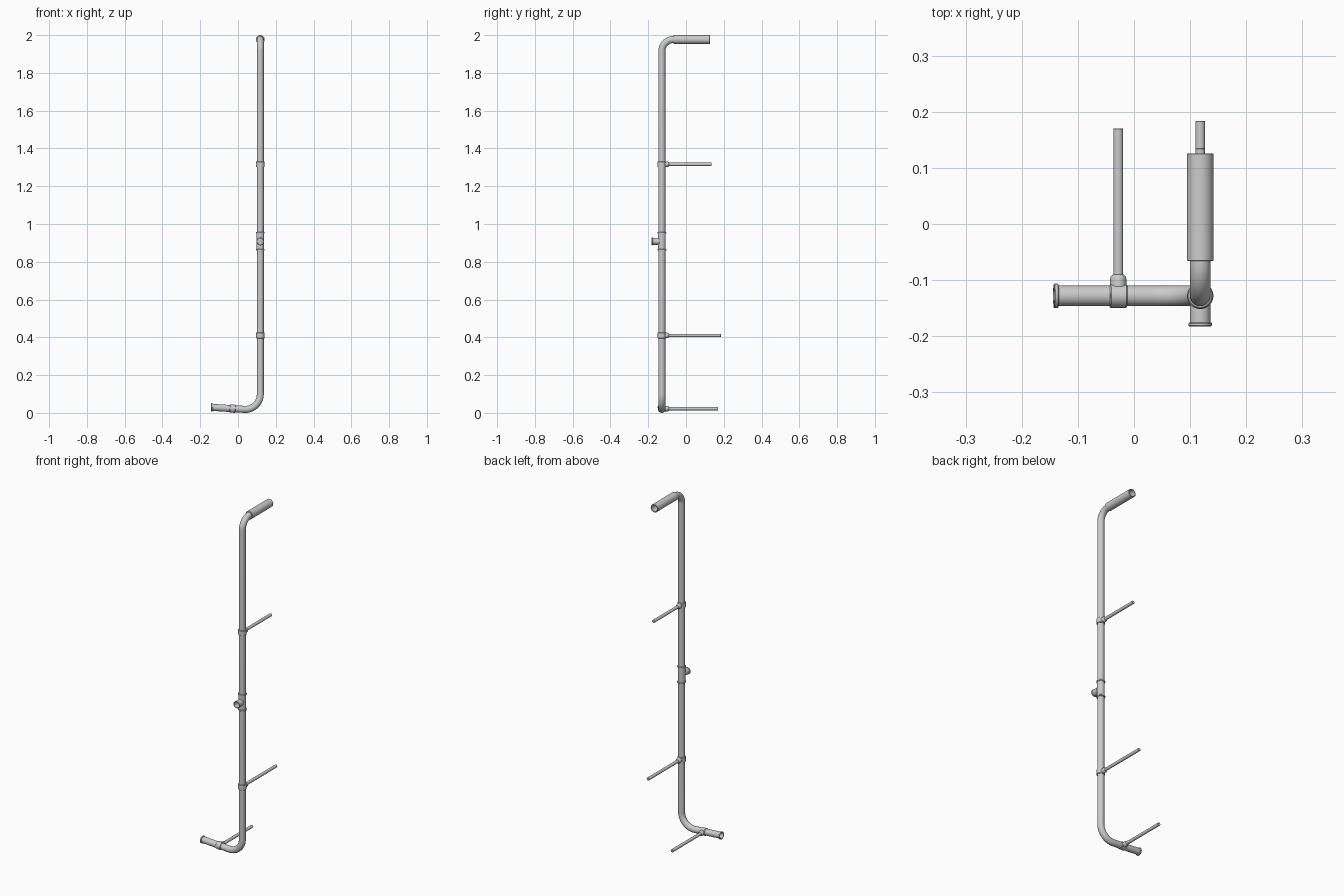
import bpy, bmesh, math
from mathutils import Vector, Quaternion

if "Cube" in bpy.data.objects:
    bpy.data.objects.remove(bpy.data.objects["Cube"])

N = 40
PX, PY, R = 0.118, -0.128, 0.0185      # riser position and pipe radius


def skin(name, rings, closed=False):
    """Join circular rings (centre, rotation, radius) into a smooth mesh."""
    bm = bmesh.new()
    loops = []
    for c, q, r in rings:
        loops.append([bm.verts.new(c + q @ Vector((r * math.cos(2 * math.pi * i / N),
                                                  r * math.sin(2 * math.pi * i / N), 0)))
                      for i in range(N)])
    for k in range(len(loops) if closed else len(loops) - 1):
        a, b = loops[k], loops[(k + 1) % len(loops)]
        for i in range(N):
            j = (i + 1) % N
            bm.faces.new((a[i], a[j], b[j], b[i]))
    bmesh.ops.remove_doubles(bm, verts=bm.verts, dist=1e-6)
    bmesh.ops.recalc_face_normals(bm, faces=bm.faces)
    me = bpy.data.meshes.new(name)
    bm.to_mesh(me)
    bm.free()
    ob = bpy.data.objects.new(name, me)
    bpy.context.collection.objects.link(ob)
    bpy.ops.object.select_all(action='DESELECT')
    bpy.context.view_layer.objects.active = ob
    ob.select_set(True)
    bpy.ops.object.shade_smooth_by_angle(angle=math.radians(35))
    return ob


def lathe(name, origin, axis, profile, closed=False):
    """Revolve (distance, radius) points around an axis."""
    axis = Vector(axis).normalized()
    q = Vector((0, 0, 1)).rotation_difference(axis)
    return skin(name, [(Vector(origin) + axis * t, q, r) for t, r in profile], closed)


def tube(name, origin, axis, t0, t1, ro, ri, ch=0.0015):
    """Open sleeve with softened outer rims."""
    return lathe(name, origin, axis, [(t0, ri), (t0, ro - ch), (t0 + ch, ro),
                                      (t1 - ch, ro), (t1, ro - ch), (t1, ri)], True)


# Bent hollow pipe: sloped foot, lower bend, riser, upper bend, short top run
slope = math.radians(3.5)
B, T = 0.08, 0.062
foot_dir = Vector((math.cos(slope), 0, -math.sin(slope)))
path = []
for i in range(17):
    a = -slope + (math.pi / 2 + slope) * i / 16
    path.append((Vector((PX - B + B * math.sin(a), PY, R + B - B * math.cos(a))),
                 Vector((math.cos(a), 0, math.sin(a)))))
start = path[0][0]
end = start - foot_dir * ((start.x + 0.143) / foot_dir.x)
path.insert(0, (end, foot_dir))
top_z = 1.9765
for i in range(17):
    a = math.pi / 2 * i / 16
    path.append((Vector((PX, PY + T - T * math.cos(a), top_z - T + T * math.sin(a))),
                 Vector((0, math.sin(a), math.cos(a)))))
path.append((Vector((PX, -0.03, top_z)), Vector((0, 1, 0))))

frames, q, prev = [], Vector((0, 0, 1)).rotation_difference(foot_dir), foot_dir
for p, d in path:
    q = prev.rotation_difference(d) @ q
    prev = d
    frames.append((p, q.copy()))
skin("main_pipe", [(p, f, R) for p, f in frames] +
     [(p, f, R - 0.002) for p, f in reversed(frames)], True)

# End rim of the foot and sleeve on the top run
tube("foot_rim", end, foot_dir, 0, 0.008, 0.022, R - 0.002)
tube("top_sleeve", (PX, 0, top_z), (0, 1, 0), -0.066, 0.126, 0.0235, 0.0185, 0.001)


# Wall brackets: clamp band, rounded boss and rod
def bracket(name, centre, axis, radius, rod_end):
    tube(name + "_clamp", centre, axis, -0.0155, 0.0155, radius, R - 0.0005, 0.002)
    y0 = centre[1]
    lathe(name + "_boss", centre, (0, 1, 0),
          [(0.017, 0), (0.017, 0.0145), (0.030, 0.0145), (0.034, 0.0135),
           (0.037, 0.011), (0.038, 0.009), (0.038, 0)])
    lathe(name + "_rod", centre, (0, 1, 0),
          [(0.02, 0), (0.02, 0.0088), (rod_end - y0 - 0.001, 0.0088),
           (rod_end - y0, 0.008), (rod_end - y0, 0)])


foot_c = end + foot_dir * (0.115 / foot_dir.x)
bracket("foot_bracket", foot_c, foot_dir, 0.0213, 0.17)
bracket("lower_bracket", (PX, PY, 0.41), (0, 0, 1), 0.0225, 0.184)
bracket("upper_bracket", (PX, PY, 1.316), (0, 0, 1), 0.0225, 0.135)

# Tee fitting: body, rims and open forward branch
tee = (PX, PY, 0.908)
tube("tee_body", tee, (0, 0, 1), -0.049, 0.049, 0.0205, R - 0.0005)
for n, t in (("bottom", -0.049), ("top", 0.041)):
    tube("tee_rim_" + n, tee, (0, 0, 1), t, t + 0.008, 0.0235, R)
tube("tee_branch", tee, (0, -1, 0), 0.012, 0.054, 0.0185, 0.0165, 0.0005)
tube("tee_branch_rim", tee, (0, -1, 0), 0.0475, 0.0545, 0.0208, 0.0165)
